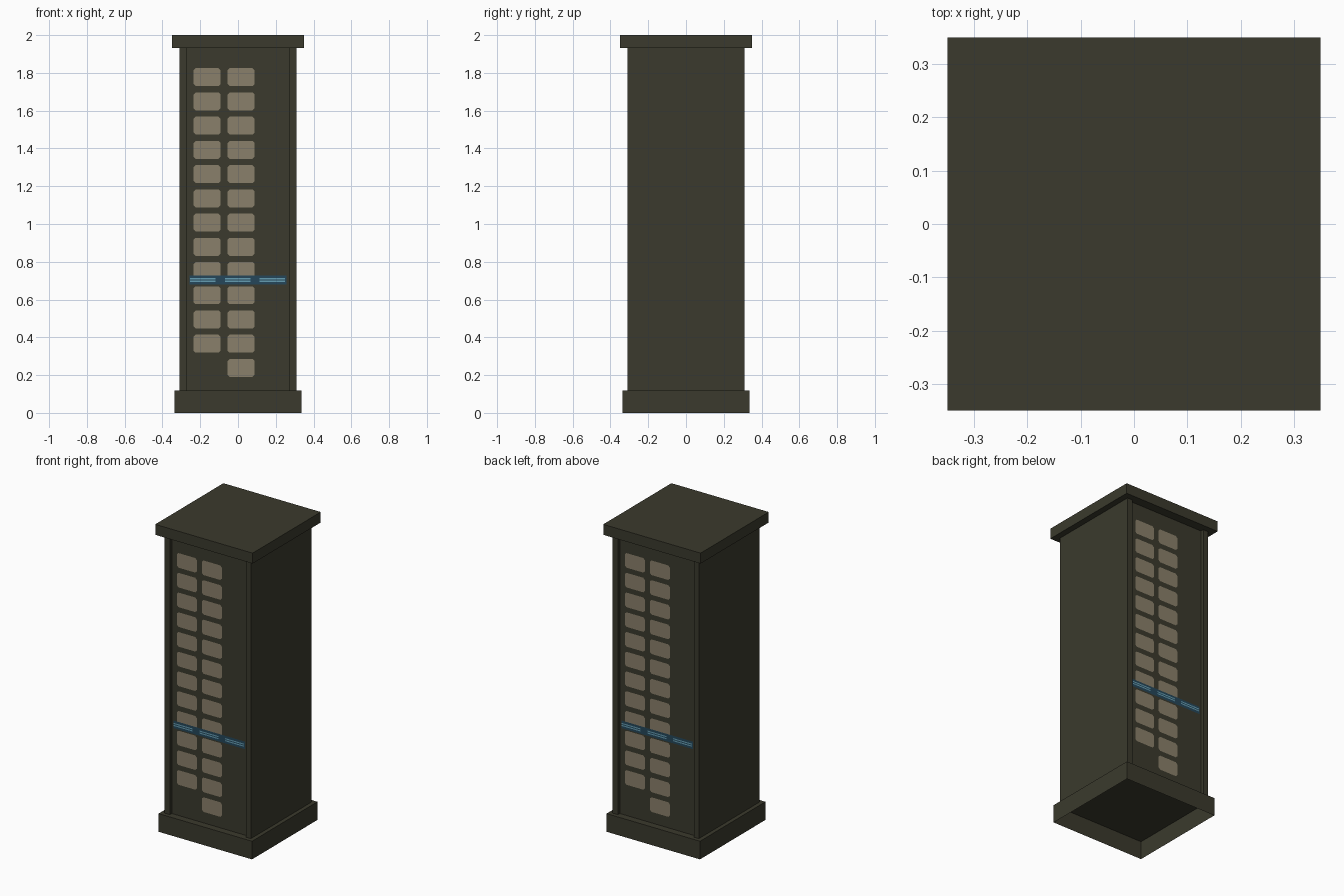
import bpy

if "Cube" in bpy.data.objects:
    bpy.data.objects.remove(bpy.data.objects["Cube"])

def material(name, r, g, b):
    m = bpy.data.materials.new(name)
    m.diffuse_color = (r, g, b, 1)
    m.use_nodes = True
    m.node_tree.nodes["Principled BSDF"].inputs["Base Color"].default_value = m.diffuse_color
    return m

OLIVE = material("dark olive", 0.043, 0.042, 0.026)
TAN = material("dusty tan", 0.255, 0.216, 0.145)
NAVY = material("deep blue", 0.018, 0.062, 0.100)
CYAN = material("pale blue", 0.130, 0.340, 0.450)

def make(name, verts, faces, mat):
    me = bpy.data.meshes.new(name)
    me.from_pydata(verts, [], faces)
    me.materials.append(mat)
    ob = bpy.data.objects.new(name, me)
    bpy.context.collection.objects.link(ob)
    return ob

def prism(name, outline, z0, z1, mat, bottom=True, top=True):
    """Extrude a counter-clockwise xy outline from z0 to z1."""
    n = len(outline)
    verts = [(x, y, z) for z in (z0, z1) for x, y in outline]
    faces = [(i, (i + 1) % n, n + (i + 1) % n, n + i) for i in range(n)]
    if bottom:
        faces.append(tuple(reversed(range(n))))
    if top:
        faces.append(tuple(range(n, 2 * n)))
    return make(name, verts, faces, mat)

def square(h):
    return [(-h, -h), (h, -h), (h, h), (-h, h)]

def plates(name, rects, y, side, cut, mat):
    """Flat painted rectangles with clipped corners; side -1 turns them to the back."""
    verts, faces = [], []
    for x0, x1, z0, z1 in rects:
        if cut:
            pts = [(x0 + cut, z0), (x1 - cut, z0), (x1, z0 + cut), (x1, z1 - cut),
                   (x1 - cut, z1), (x0 + cut, z1), (x0, z1 - cut), (x0, z0 + cut)]
        else:
            pts = [(x0, z0), (x1, z0), (x1, z1), (x0, z1)]
        faces.append(tuple(range(len(verts), len(verts) + len(pts))))
        verts += [(side * x, side * y, z) for x, z in pts]
    return make(name, verts, faces, mat)

H, P, D = 0.31, 0.273, 0.29    # body half width, panel half width, panel depth

# plinth, hollow and open underneath
prism("plinth", square(0.336), 0, 0.118, OLIVE, bottom=False)
# cap slab
prism("cap", square(0.35), 1.932, 2.0, OLIVE)
# body with corner posts and recessed front and back panels
half = [(-H, -H), (-P, -H), (-P, -D), (P, -D), (P, -H), (H, -H)]
prism("body", half + [(-x, -y) for x, y in half], 0.118, 1.932, OLIVE, False, False)

# two columns of tiles, the left one a row shorter
tiles = []
for row in range(13):
    top = 1.825 - 0.1283 * row
    for x in (-0.235, -0.055):
        if row < 12 or x > -0.1:
            tiles.append((x, x + 0.143, top - 0.095, top))

# pairs of thin dashes on the strip
dashes = [(x, x + 0.135, z, z + 0.007)
          for x in (-0.255, -0.068, 0.115) for z in (0.694, 0.707)]

for side, label in ((1, "front"), (-1, "back")):
    plates(label + "_tiles", tiles, -D - 0.002, side, 0.011, TAN)
    plates(label + "_strip", [(-0.257, 0.256, 0.679, 0.728)], -D - 0.004, side, 0, NAVY)
    plates(label + "_strip_dashes", dashes, -D - 0.006, side, 0, CYAN)
